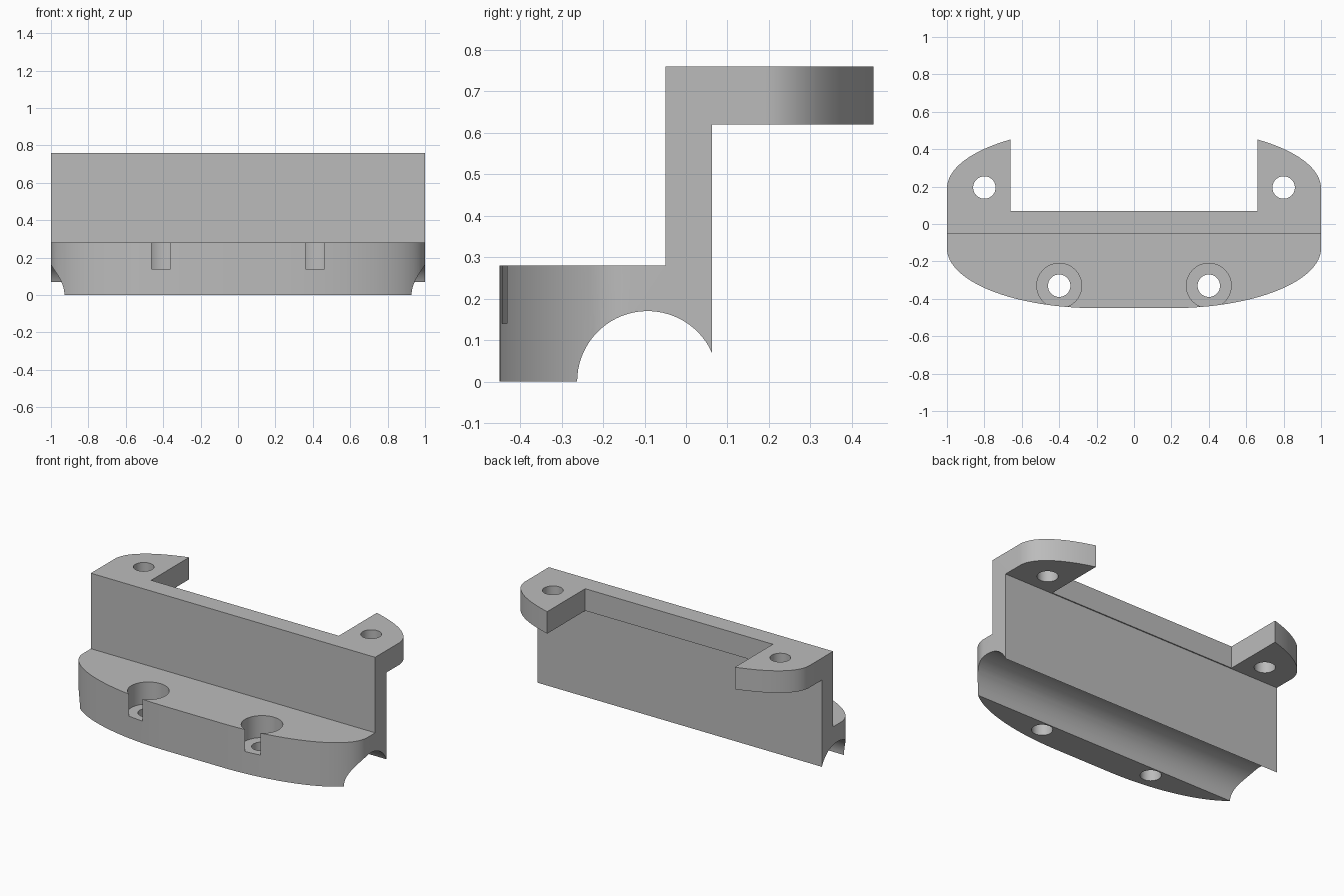
import bpy, bmesh
from math import cos, sin, pi, radians, sqrt
from mathutils import Vector

cube = bpy.data.objects.get("Cube")
if cube:
    bpy.data.objects.remove(cube, do_unlink=True)

grey = bpy.data.materials.new("plain grey")
grey.use_nodes = True
colour = (0.5, 0.5, 0.5, 1)
grey.diffuse_color = colour
grey.node_tree.nodes["Principled BSDF"].inputs["Base Color"].default_value = colour


def prism(name, points, sweep):
    """Closed polygon of 3D points swept along a vector."""
    bm = bmesh.new()
    face = bm.faces.new([bm.verts.new(p) for p in points])
    new = bmesh.ops.extrude_face_region(bm, geom=[face])["geom"]
    bmesh.ops.translate(bm, vec=Vector(sweep), verts=[v for v in new if isinstance(v, bmesh.types.BMVert)])
    bmesh.ops.recalc_face_normals(bm, faces=bm.faces)
    mesh = bpy.data.meshes.new(name)
    bm.to_mesh(mesh)
    bm.free()
    mesh.materials.append(grey)
    obj = bpy.data.objects.new(name, mesh)
    bpy.context.collection.objects.link(obj)
    return obj


def arc(cx, cy, rx, ry, start, end, steps):
    angles = [radians(start + (end - start) * i / steps) for i in range(steps + 1)]
    return [(cx + rx * cos(a), cy + ry * sin(a)) for a in angles]


def cylinder(name, x, y, r, low, high):
    ring = arc(x, y, r, r, 0, 360, 48)[:-1]
    return prism(name, [(px, py, low) for px, py in ring], (0, 0, high - low))


def combine(target, tool, operation):
    mod = target.modifiers.new(operation.title(), "BOOLEAN")
    mod.operation, mod.solver, mod.object = operation, "EXACT", tool
    bpy.ops.object.select_all(action="DESELECT")
    target.select_set(True)
    bpy.context.view_layer.objects.active = target
    bpy.ops.object.modifier_apply(modifier=mod.name)
    bpy.data.objects.remove(tool, do_unlink=True)


# Stepped side profile with a round groove under the wall
back, groove_y, groove_r = 0.063, -0.0925, 0.17
end_angle = 180 / pi * math_angle if (math_angle := 0) else 23.8
side = [(-0.6, 0)] + arc(groove_y, 0, groove_r, groove_r, 180, end_angle, 32)
side += [(back, 0.62), (0.6, 0.62), (0.6, 0.76), (-0.05, 0.76), (-0.05, 0.28), (-0.6, 0.28)]
bracket = prism("bracket", [(-1.1, y, z) for y, z in side], (2.2, 0, 0))

# Rounded plan outline
plan = []
for cx, cy, start in ((0.2, 0.19, 0), (-0.2, 0.19, 90), (-0.2, -0.13, 180), (0.2, -0.13, 270)):
    plan += arc(cx, cy, 0.8, 0.32, start, start + 90, 32)
outline = prism("plan_outline", [(x, y, -0.1) for x, y in plan], (0, 0, 1))
combine(bracket, outline, "INTERSECT")

# Gap between the two rear ears
gap = [(-0.66, 0.07), (0.66, 0.07), (0.66, 0.7), (-0.66, 0.7)]
combine(bracket, prism("ear_gap", [(x, y, 0.5) for x, y in gap], (0, 0, 0.4)), "DIFFERENCE")

# Ear holes, base holes and their counterbores
for s in (-1, 1):
    combine(bracket, cylinder("ear_hole", s * 0.8, 0.195, 0.06, 0.5, 0.9), "DIFFERENCE")
    combine(bracket, cylinder("counterbore", s * 0.4, -0.33, 0.12, 0.14, 0.4), "DIFFERENCE")
    combine(bracket, cylinder("base_hole", s * 0.4, -0.33, 0.06, -0.1, 0.3), "DIFFERENCE")

bpy.ops.object.shade_smooth_by_angle(angle=radians(30))
